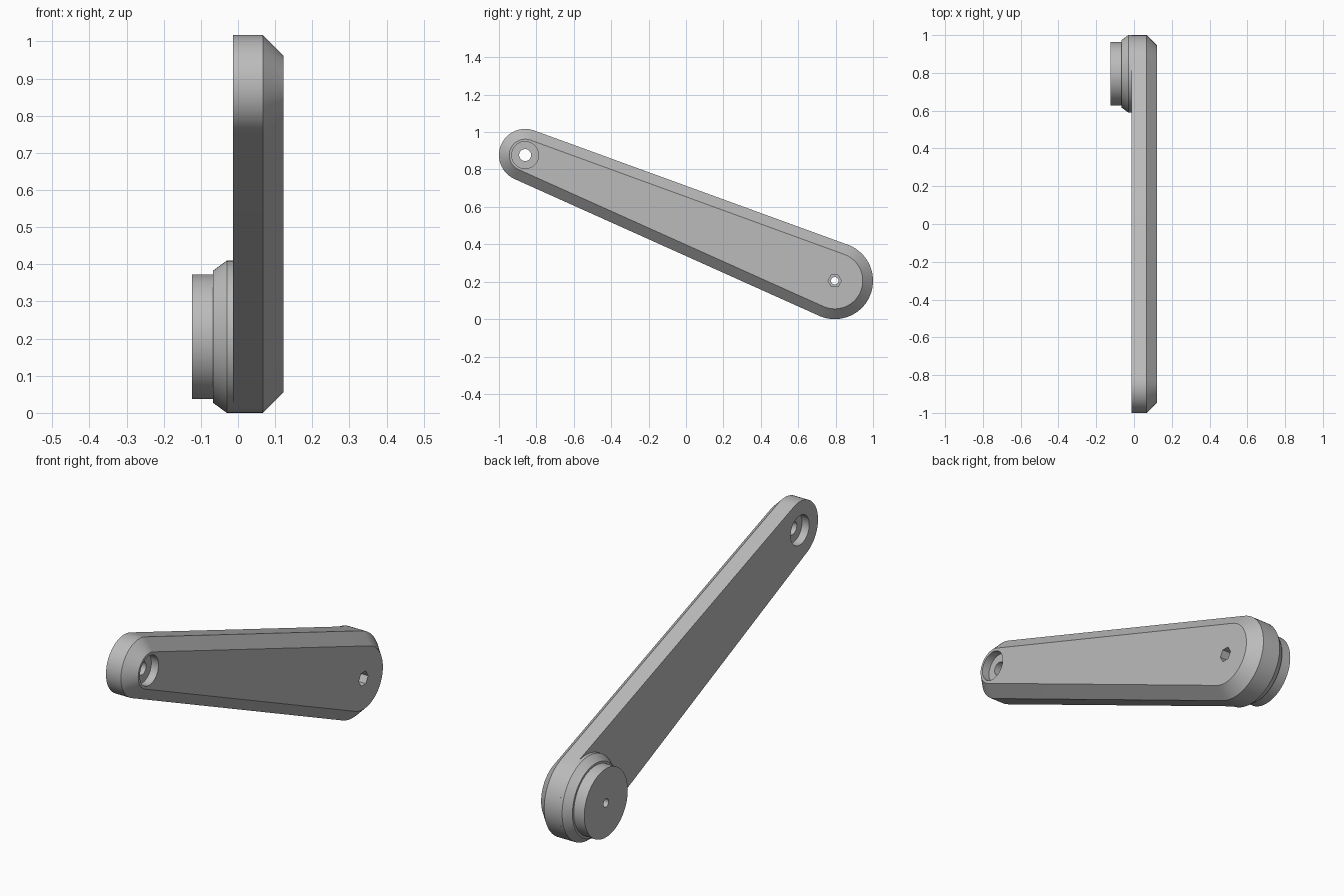
import bpy
import bmesh
import math

cube = bpy.data.objects.get("Cube")
if cube:
    bpy.data.objects.remove(cube, do_unlink=True)

grey = bpy.data.materials.new("plain grey")
grey.use_nodes = True
colour = (0.5, 0.5, 0.5, 1)
grey.diffuse_color = colour
grey.node_tree.nodes["Principled BSDF"].inputs["Base Color"].default_value = colour

# Centres (y, z) and radii of the two rounded ends
TIP, TIP_R = (-0.86, 0.877), 0.14
PIVOT, PIVOT_R = (0.795, 0.205), 0.205


def loft(name, sections):
    """Bridge closed rings of equal length and cap both ends."""
    bm = bmesh.new()
    rings = [[bm.verts.new(p) for p in ring] for ring in sections]
    n = len(rings[0])
    for a, b in zip(rings, rings[1:]):
        for i in range(n):
            j = (i + 1) % n
            bm.faces.new((a[i], a[j], b[j], b[i]))
    bm.faces.new(rings[0])
    bm.faces.new(rings[-1])
    bmesh.ops.recalc_face_normals(bm, faces=bm.faces)
    mesh = bpy.data.meshes.new(name)
    bm.to_mesh(mesh)
    bm.free()
    mesh.materials.append(grey)
    obj = bpy.data.objects.new(name, mesh)
    bpy.context.collection.objects.link(obj)
    return obj


def arc(x, centre, r, start, sweep, steps):
    angles = [start + sweep * i / steps for i in range(steps + 1)]
    return [(x, centre[0] + r * math.cos(a), centre[1] + r * math.sin(a)) for a in angles]


def turned(name, centre, profile, sides=64):
    """Round part along x from (x, radius) pairs."""
    return loft(name, [arc(x, centre, r, 0, math.tau, sides)[:-1] for x, r in profile])


def arm_outline(x, inset):
    """Two end arcs joined by their common tangents."""
    dy, dz = PIVOT[0] - TIP[0], PIVOT[1] - TIP[1]
    along = math.atan2(dz, dy)
    tangent = math.acos((TIP_R - PIVOT_R) / math.hypot(dy, dz))
    return (arc(x, PIVOT, PIVOT_R - inset, along - tangent, 2 * tangent, 40)
            + arc(x, TIP, TIP_R - inset, along + tangent, math.tau - 2 * tangent, 40))


def cut(obj, cutters):
    bpy.ops.object.select_all(action="DESELECT")
    bpy.context.view_layer.objects.active = obj
    obj.select_set(True)
    for cutter in cutters:
        mod = obj.modifiers.new("bore", "BOOLEAN")
        mod.operation = "DIFFERENCE"
        mod.solver = "EXACT"
        mod.object = cutter
        bpy.ops.object.modifier_apply(modifier=mod.name)
    bpy.ops.object.shade_smooth_by_angle(angle=math.radians(25))


# Tapered arm with a chamfer around its outer face
arm = loft("arm", [arm_outline(-0.014, 0), arm_outline(0.067, 0), arm_outline(0.122, 0.055)])

# Stepped hub behind the wide end
hub = turned("pivot_hub", PIVOT, [(-0.014, PIVOT_R), (-0.03, PIVOT_R), (-0.067, 0.178),
                                  (-0.067, 0.168), (-0.124, 0.168)])

# Bores: recessed on both sides at the tip, hexagonal socket at the pivot
tip_bore = turned("tip_bore", TIP, [(-0.2, 0.072), (0.025, 0.072), (0.025, 0.032),
                                    (0.083, 0.032), (0.083, 0.072), (0.2, 0.072)], 48)
pivot_bore = turned("pivot_bore", PIVOT, [(-0.2, 0.02), (0.2, 0.02)], 24)
socket = turned("pivot_socket", PIVOT, [(0.05, 0.036), (0.2, 0.036)], 6)

cut(arm, [tip_bore, pivot_bore, socket])
cut(hub, [pivot_bore])
for helper in (tip_bore, pivot_bore, socket):
    bpy.data.objects.remove(helper, do_unlink=True)
